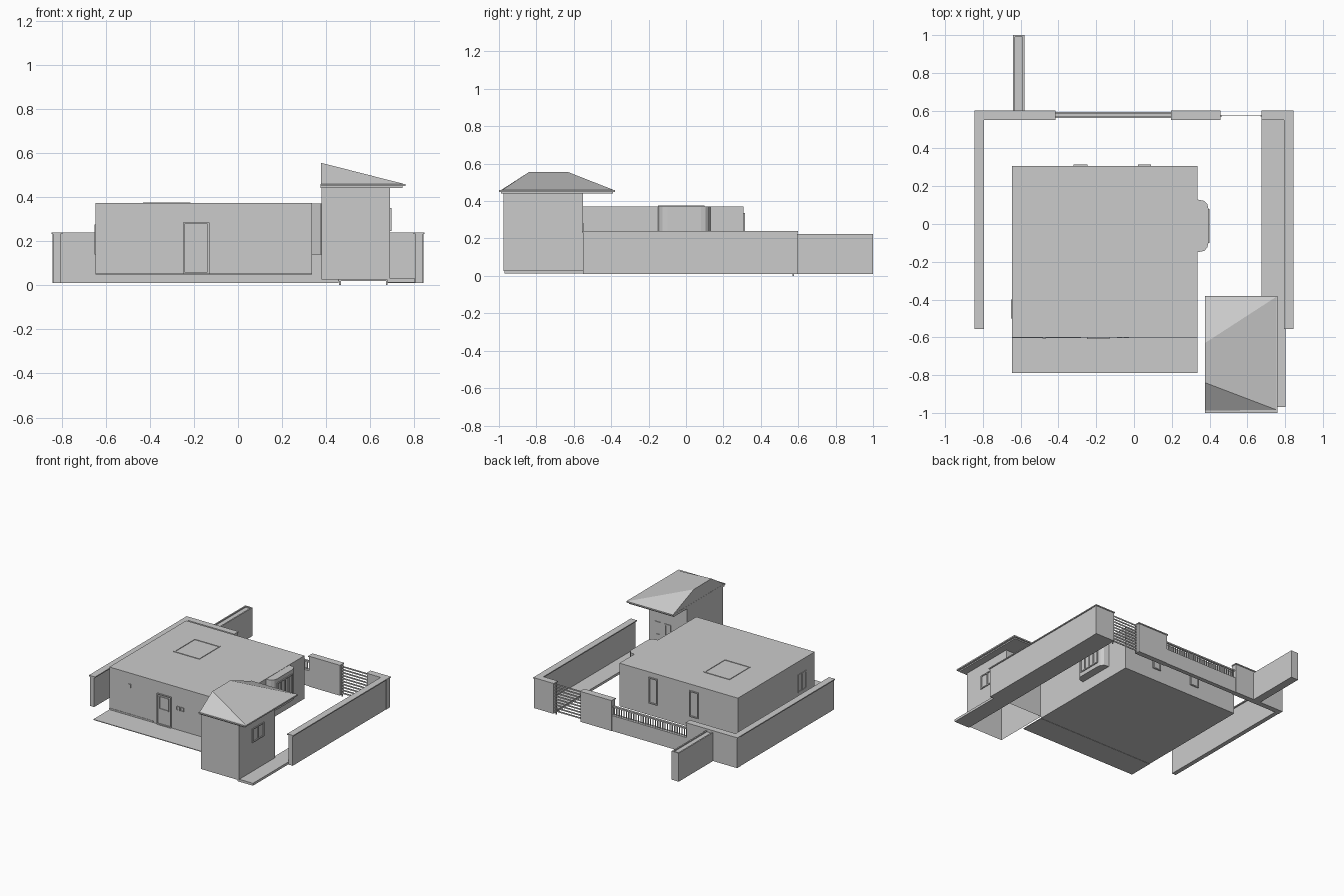
import bpy, bmesh

if "Cube" in bpy.data.objects:
    bpy.data.objects.remove(bpy.data.objects["Cube"], do_unlink=True)

GREY = (0.6, 0.6, 0.6, 1)
plaster = bpy.data.materials.new("light_grey")
plaster.use_nodes = True
plaster.diffuse_color = GREY
plaster.node_tree.nodes["Principled BSDF"].inputs["Base Color"].default_value = GREY


def finish(name, bm):
    bmesh.ops.recalc_face_normals(bm, faces=bm.faces)
    mesh = bpy.data.meshes.new(name)
    bm.to_mesh(mesh)
    bm.free()
    mesh.materials.append(plaster)
    obj = bpy.data.objects.new(name, mesh)
    bpy.context.collection.objects.link(obj)
    return obj


def add_box(bm, x, y, z):
    verts = bmesh.ops.create_cube(bm, size=1)["verts"]
    for v in verts:
        for i, (lo, hi) in enumerate((x, y, z)):
            v.co[i] = (lo + hi) / 2 + v.co[i] * (hi - lo)


def boxes(name, *parts):
    bm = bmesh.new()
    for part in parts:
        add_box(bm, *part)
    return finish(name, bm)


def prism(name, outline, z0, z1):
    bm = bmesh.new()
    face = bm.faces.new([bm.verts.new((x, y, z0)) for x, y in outline])
    top = bmesh.ops.extrude_face_region(bm, geom=[face])["geom"]
    for v in top:
        if isinstance(v, bmesh.types.BMVert):
            v.co.z = z1
    return finish(name, bm)


def frame(name, axis, plane, out, a, z, mullions=0, bar=0.008):
    """Raised rectangular frame on a wall facing along x or y."""
    depth = tuple(sorted((plane, plane + out)))
    spans = [((a[0], a[0] + bar), z), ((a[1] - bar, a[1]), z),
             (a, (z[0], z[0] + bar)), (a, (z[1] - bar, z[1]))]
    for i in range(mullions):
        mid = a[0] + (a[1] - a[0]) * (i + 1) / (mullions + 1)
        spans.append(((mid - bar / 2, mid + bar / 2), z))
    parts = [(depth, s, h) if axis == "x" else (s, depth, h) for s, h in spans]
    return boxes(name, *parts)


# House body, porch and roof hatch
LEFT, RIGHT, FRONT, BACK = -0.645, 0.335, -0.6, 0.308
boxes("house_body", ((LEFT, RIGHT), (FRONT, BACK), (0.05, 0.372)))
boxes("porch_slab", ((LEFT, RIGHT), (-0.79, FRONT), (0.048, 0.053)))
hx, hy, hz = (-0.43, -0.215), (-0.15, 0.1), (0.37, 0.376)
boxes("roof_hatch_frame",
      (hx, (hy[0], hy[0] + 0.01), hz), (hx, (hy[1] - 0.01, hy[1]), hz),
      ((hx[0], hx[0] + 0.01), hy, hz), ((hx[1] - 0.01, hx[1]), hy, hz))

# Front door and small front fittings
frame("front_door_frame", "y", FRONT, -0.008, (-0.25, -0.13), (0.053, 0.285))
frame("front_door_window", "y", FRONT, -0.005, (-0.23, -0.15), (0.17, 0.265), bar=0.005)
for i, x in enumerate((-0.09, -0.055)):
    frame(f"front_vent_{i}", "y", FRONT, -0.004, (x, x + 0.028), (0.2, 0.23), bar=0.004)
boxes("front_lamp", ((-0.485, -0.465), (FRONT - 0.006, FRONT), (0.265, 0.29)))
boxes("front_skirting", ((LEFT, -0.28), (FRONT - 0.003, FRONT), (0.06, 0.066)))

# Back and side windows of the house
frame("back_window_a", "y", BACK, 0.008, (0.02, 0.09), (0.14, 0.335))
frame("back_window_b", "y", BACK, 0.008, (-0.32, -0.245), (0.13, 0.325))
frame("side_window", "x", LEFT, -0.005, (-0.5, -0.4), (0.14, 0.275), 1)

# Bay window
half = [(0.335, 0.14), (0.372, 0.132), (0.388, 0.115), (0.394, 0.09)]
bay = [(x, -y - 0.01) for x, y in half] + [(x, y - 0.01) for x, y in reversed(half)]
prism("bay_window", bay, 0.14, 0.37)
frame("bay_window_frame", "x", 0.394, 0.006, (-0.1, 0.08), (0.17, 0.34), 3)

# Tower: walls open at the bottom
tower = boxes("tower_walls", ((0.378, 0.69), (-0.975, -0.55), (0.025, 0.445)))
bm = bmesh.new()
bm.from_mesh(tower.data)
bmesh.ops.delete(bm, geom=[f for f in bm.faces if f.normal.z < -0.5], context="FACES")
bm.to_mesh(tower.data)
bm.free()
frame("tower_side_window", "x", 0.69, 0.006, (-0.82, -0.68), (0.245, 0.35), 1)
for i, x in enumerate((0.51, 0.59)):
    frame(f"tower_back_window_{i}", "y", -0.55, 0.005, (x, x + 0.05), (0.18, 0.28))

# Tower roof: stepped eaves and half-hipped slopes
boxes("tower_eaves",
      ((0.375, 0.745), (-0.99, -0.39), (0.44, 0.451)),
      ((0.375, 0.76), (-1.0, -0.38), (0.449, 0.459)))
bm = bmesh.new()
base = [bm.verts.new(p + (0.458,)) for p in
        ((0.376, -0.99), (0.757, -0.985), (0.757, -0.383), (0.376, -0.383))]
ridge = [bm.verts.new((0.376, y, 0.555)) for y in (-0.84, -0.63)]
f, r, b, l = base
for loop in ((f, r, ridge[0]), (r, b, ridge[1], ridge[0]), (b, l, ridge[1]),
             (l, f, ridge[0], ridge[1]), (l, b, r, f)):
    bm.faces.new(loop)
finish("tower_roof", bm)

# Side garden walls with copings
for name, s in (("left", 1), ("right", -1)):
    wall = tuple(sorted((s * 0.805, s * 0.838)))
    cap = tuple(sorted((s * 0.795, s * 0.845)))
    boxes(f"{name}_garden_wall",
          (wall, (-0.55, 0.595), (0.01, 0.233)), (cap, (-0.555, 0.6), (0.232, 0.24)))

# Back garden wall sections
for name, x in (("corner", (-0.84, -0.42)), ("middle", (0.2, 0.455)), ("gate", (0.68, 0.84))):
    boxes(f"back_wall_{name}",
          (x, (0.555, 0.595), (0.01, 0.233)),
          ((x[0] - 0.004, x[1] + 0.004), (0.55, 0.6), (0.232, 0.24)))

# Low wall with a baluster railing
boxes("back_low_wall", ((-0.42, 0.2), (0.56, 0.592), (0.01, 0.125)))
bars = [((-0.42, 0.2), (0.568, 0.584), (0.182, 0.192))]
for i in range(31):
    x = -0.41 + i * 0.02
    bars.append(((x - 0.003, x + 0.003), (0.573, 0.579), (0.12, 0.185)))
boxes("back_railing", *bars)

# Slatted gate
slats = [((0.455, 0.68), (0.571, 0.575), (z, z + 0.01))
         for z in (0.02 + 0.022 * i for i in range(10))]
posts = [((x, x + 0.008), (0.569, 0.577), (0.0, 0.23)) for x in (0.458, 0.67)]
boxes("slatted_gate", *slats, *posts)

# Spur wall behind the corner, with a raised rim
boxes("spur_wall", ((-0.64, -0.58), (0.595, 1.0), (0.01, 0.215)),
      ((-0.64, -0.63), (0.595, 1.0), (0.214, 0.223)),
      ((-0.59, -0.58), (0.595, 1.0), (0.214, 0.223)),
      ((-0.64, -0.58), (0.99, 1.0), (0.214, 0.223)))

# Path along the left garden wall
boxes("side_path", ((0.675, 0.803), (-0.97, 0.56), (0.012, 0.03)))
